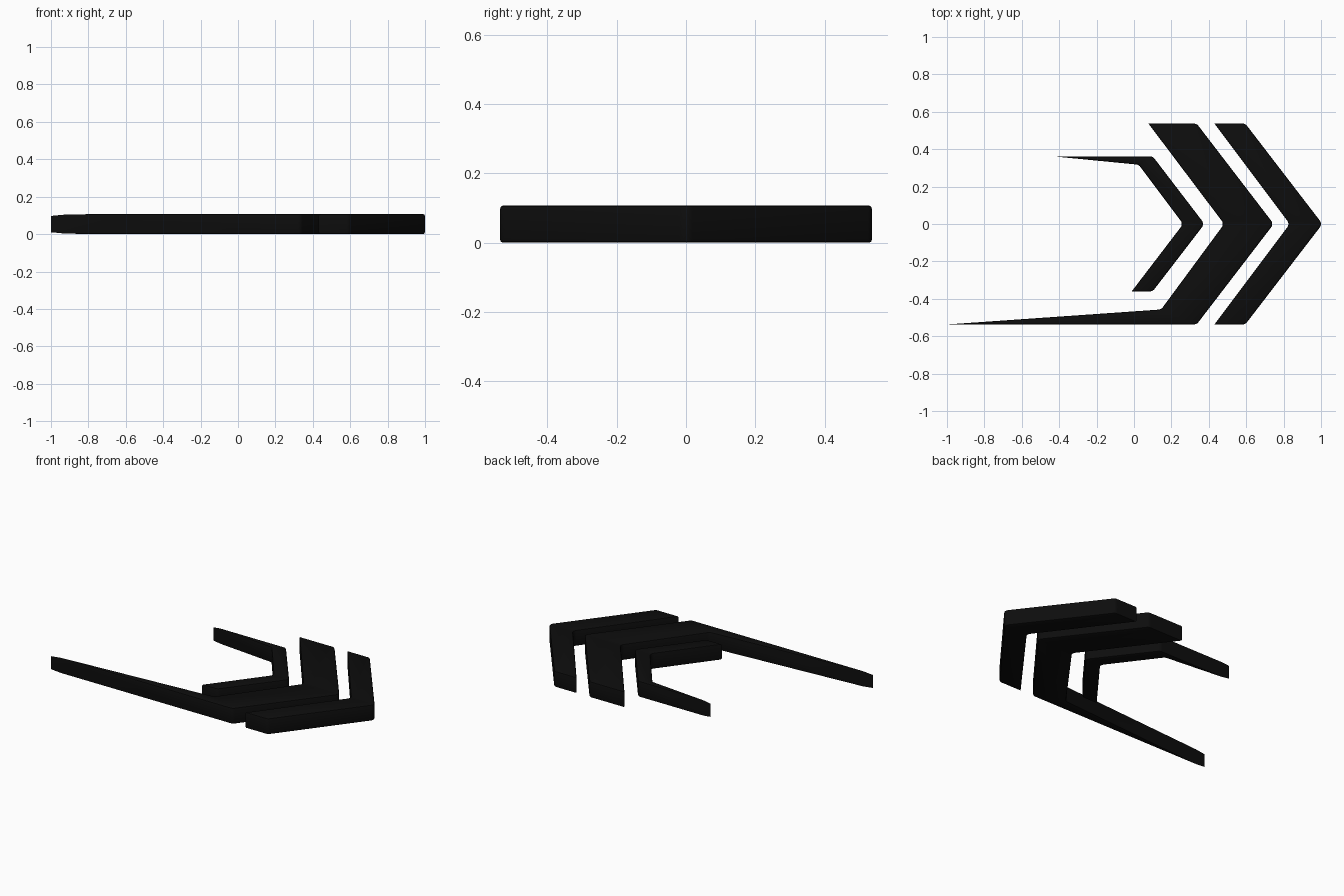
import bpy, bmesh, math
from mathutils import Vector

if "Cube" in bpy.data.objects:
    bpy.data.objects.remove(bpy.data.objects["Cube"])

HEIGHT = 0.107
# Edge rounding steps: (inward offset, distance from the cap plane)
EDGE = [(0.0, 0.010), (0.0025, 0.003), (0.008, 0.0)]

black = bpy.data.materials.new("matte_black")
black.diffuse_color = (0.004, 0.004, 0.004, 1)
black.use_nodes = True
black.node_tree.nodes["Principled BSDF"].inputs["Base Color"].default_value = black.diffuse_color


def rounded(corners, steps=5):
    """Outline from (x, y, radius) corners, each radius turned into an arc."""
    out = []
    n = len(corners)
    for i, (x, y, r) in enumerate(corners):
        p = Vector((x, y))
        if r == 0:
            out.append(p)
            continue
        a = (Vector(corners[i - 1][:2]) - p).normalized()
        b = (Vector(corners[(i + 1) % n][:2]) - p).normalized()
        half = a.angle(b) / 2
        centre = p + (a + b).normalized() * r / math.sin(half)
        cut = r / math.tan(half)
        start, end = p + a * cut - centre, p + b * cut - centre
        for k in range(steps + 1):
            t = k / steps
            out.append(centre + start.lerp(end, t).normalized() * r)
    return out


def inset(points, d):
    """Mitred inward offset of a clockwise outline."""
    out = []
    n = len(points)
    for i, p in enumerate(points):
        u = (p - points[i - 1]).normalized()
        v = (points[(i + 1) % n] - p).normalized()
        nu, nv = Vector((u.y, -u.x)), Vector((v.y, -v.x))
        out.append(p + (nu + nv) * d / (1 + nu.dot(nv)))
    return out


def plate(name, corners):
    """Solid plate with softened upper and lower rims."""
    outline = rounded(corners)
    levels = [(d, z) for d, z in reversed(EDGE)] + [(d, HEIGHT - z) for d, z in EDGE]
    bm = bmesh.new()
    rings = [[bm.verts.new((p.x, p.y, z)) for p in inset(outline, d)] for d, z in levels]
    n = len(outline)
    for lo, hi in zip(rings, rings[1:]):
        for i in range(n):
            j = (i + 1) % n
            bm.faces.new((lo[i], lo[j], hi[j], hi[i]))
    bm.faces.new(rings[0])
    bm.faces.new(rings[-1])
    bmesh.ops.recalc_face_normals(bm, faces=bm.faces)
    mesh = bpy.data.meshes.new(name)
    bm.to_mesh(mesh)
    bm.free()
    mesh.materials.append(black)
    obj = bpy.data.objects.new(name, mesh)
    bpy.context.collection.objects.link(obj)
    bpy.ops.object.select_all(action='DESELECT')
    obj.select_set(True)
    bpy.context.view_layer.objects.active = obj
    bpy.ops.object.shade_smooth_by_angle(angle=math.radians(35))


R = 0.03   # corner radius
W = 0.537  # half width

# Leading chevron
plate("leading_chevron", [
    (0.43, W, 0), (0.595, W, R), (1.0075, 0, R), (0.595, -W, R),
    (0.43, -W, 0), (0.833, 0, R)])

# Wide middle chevron with a long tapering tail
plate("middle_chevron_with_tail", [
    (0.077, W, 0), (0.335, W, R), (0.747, 0, R), (0.335, -W, R),
    (-1.0, -W, 0), (0.145, -0.457, R), (0.482, 0, R)])

# Small rear chevron with a short tapering tail
plate("rear_chevron_with_tail", [
    (-0.435, 0.362, 0), (0.1, 0.362, R), (0.377, 0, R), (0.1, -0.36, R),
    (-0.012, -0.36, 0), (0.263, 0, R), (0.025, 0.317, R)])
